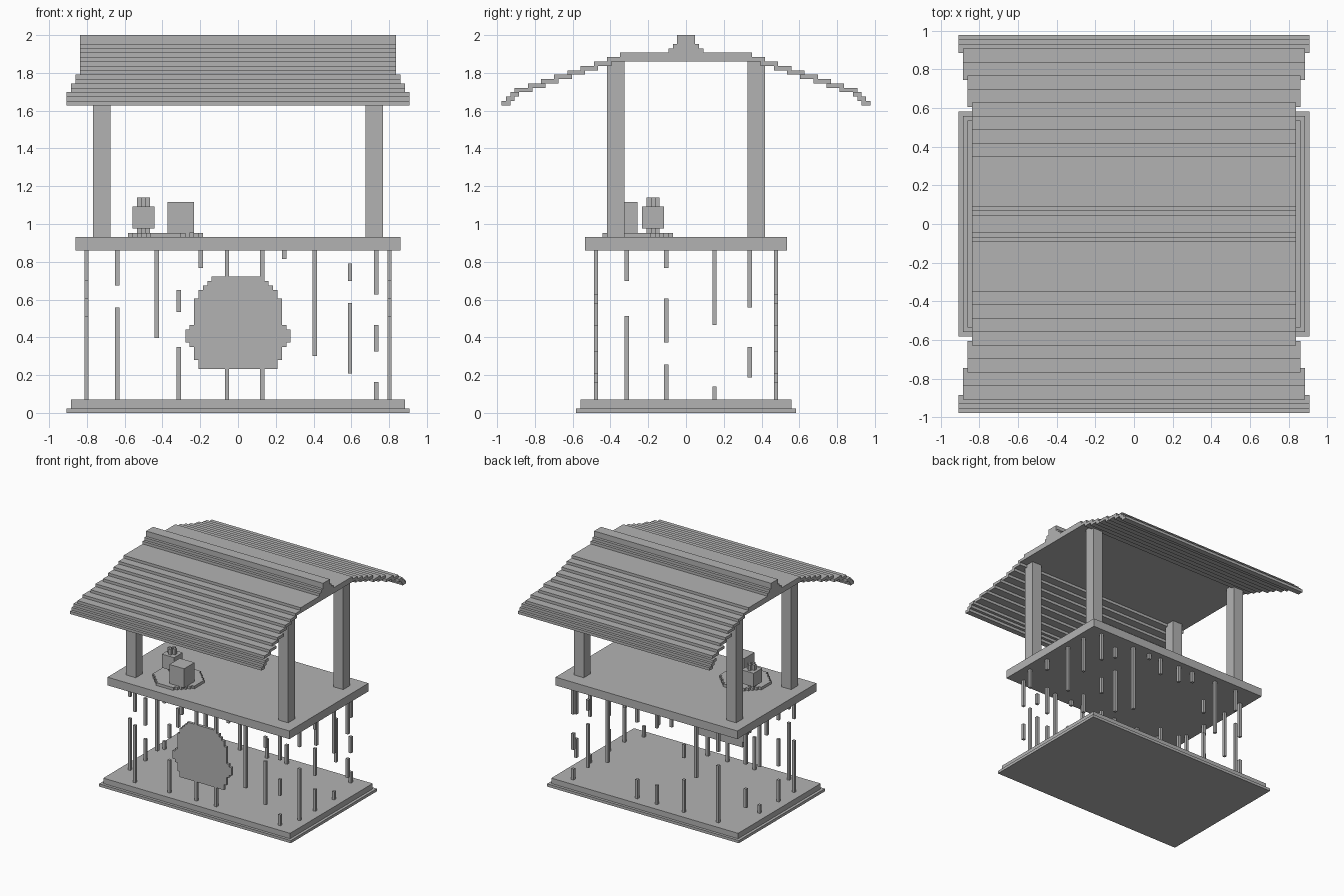
import bpy
import bmesh
from mathutils import Matrix, Vector

cube = bpy.data.objects.get("Cube")
if cube:
    bpy.data.objects.remove(cube, do_unlink=True)

U = 1 / 43  # one block; the stall is 86 blocks tall

grey = bpy.data.materials.new("plain_grey")
grey.use_nodes = True
COLOUR = (0.45, 0.45, 0.45, 1)
grey.diffuse_color = COLOUR
grey.node_tree.nodes["Principled BSDF"].inputs["Base Color"].default_value = COLOUR


def build(name, boxes):
    """Make one object from boxes given in blocks as (x0, x1, y0, y1, z0, z1)."""
    bm = bmesh.new()
    for x0, x1, y0, y1, z0, z1 in boxes:
        centre = Vector((x0 + x1, y0 + y1, z0 + z1)) * U / 2
        size = Vector((x1 - x0, y1 - y0, z1 - z0)) * U
        bmesh.ops.create_cube(bm, size=1, matrix=Matrix.Translation(centre) @ Matrix.Diagonal(size.to_4d()))
    mesh = bpy.data.meshes.new(name)
    bm.to_mesh(mesh)
    bm.free()
    mesh.materials.append(grey)
    obj = bpy.data.objects.new(name, mesh)
    bpy.context.collection.objects.link(obj)
    return obj


def slab(hx, hy, z0, z1):
    return (-hx, hx, -hy, hy, z0, z1)


# Base and counter
build("base", [slab(39, 25, 0, 1), slab(38, 24, 1, 3)])
build("counter", [slab(37, 23, 37, 40)])

# Corner posts
for side, x in (("right", -33), ("left", 29)):
    for end, y in (("front", -18), ("back", 14)):
        build(f"{end}_{side}_post", [(x, x + 4, y, y + 4, 40, 80)])

# Roof: flat centre, then overlapping steps that flare out towards the eaves
build("roof_centre", [slab(36, 15, 80, 82)])
edges = [15, 18, 21, 24, 27, 30, 33, 36, 39, 40, 41, 42]
steps = []
for i in range(1, len(edges)):
    top = 82 - i
    half = 39 if top < 74 else 38 if top < 76 else 37 if top < 78 else 36
    inner, outer = edges[i - 1] - 1, edges[i]
    steps += [(-half, half, inner, outer, top - 1, top),
              (-half, half, -outer, -inner, top - 1, top)]
build("roof_steps", steps)
build("roof_ridge", [slab(36, 4, 82, 83), slab(36, 3, 83, 84), slab(36, 2, 84, 86)])

# Broken hanging strands: position along the edge -> height ranges
long_strands = {
    -28: [(3, 24), (29, 37)], -19: [(17, 37)], -14: [(3, 15), (23, 28)],
    -9: [(33, 37)], -3: [(3, 10), (31, 37)], 5: [(3, 10), (31, 37)],
    10: [(35, 37)], 17: [(13, 37)], 25: [(9, 25), (30, 34)],
    31: [(3, 7), (14, 20), (27, 37)],
}
side_strands = {
    -14: [(3, 22), (30, 37)], -5: [(3, 11), (16, 26), (33, 37)],
    6: [(3, 6), (20, 37)], 14: [(8, 15), (24, 37)],
}
for name, y in (("front_strands", -21), ("back_strands", 20)):
    build(name, [(x, x + 1, y, y + 1, a, b) for x, runs in long_strands.items() for a, b in runs])
for name, x in (("right_strands", -35), ("left_strands", 34)):
    build(name, [(x, x + 1, y, y + 1, a, b) for y, runs in side_strands.items() for a, b in runs])

# Round front panel, built from rows: (half width, bottom, top)
rows = [(9, 10, 12), (10, 12, 15), (11, 15, 16), (12, 16, 19), (11, 19, 20),
        (10, 20, 26), (9, 26, 28), (8, 28, 29), (7, 29, 30), (6, 30, 31)]
build("front_panel", [(-h, h, -21, -20, a, b) for h, a, b in rows])

# Octagonal tray
tray = []
for i in range(16):
    half = 8.5 - max(0, 5 - min(i, 15 - i))
    tray.append((-16.5 - half, -16.5 + half, i - 19, i - 18, 40, 41))
build("tray", tray)

# Box and pot on the tray
build("tray_box", [(-16, -10, -17, -11, 41, 48)])
build("pot_foot", [(-23, -20, -8, -7, 41, 42), (-22, -21, -9, -6, 41, 42)])
build("pot_body", [(-24, -19, -10, -5, 42, 47)])
build("pot_rim", [(x, x + 1, y, y + 1, 47, 49)
                  for x, y in ((-23, -8), (-21, -8), (-22, -9), (-22, -7))])
